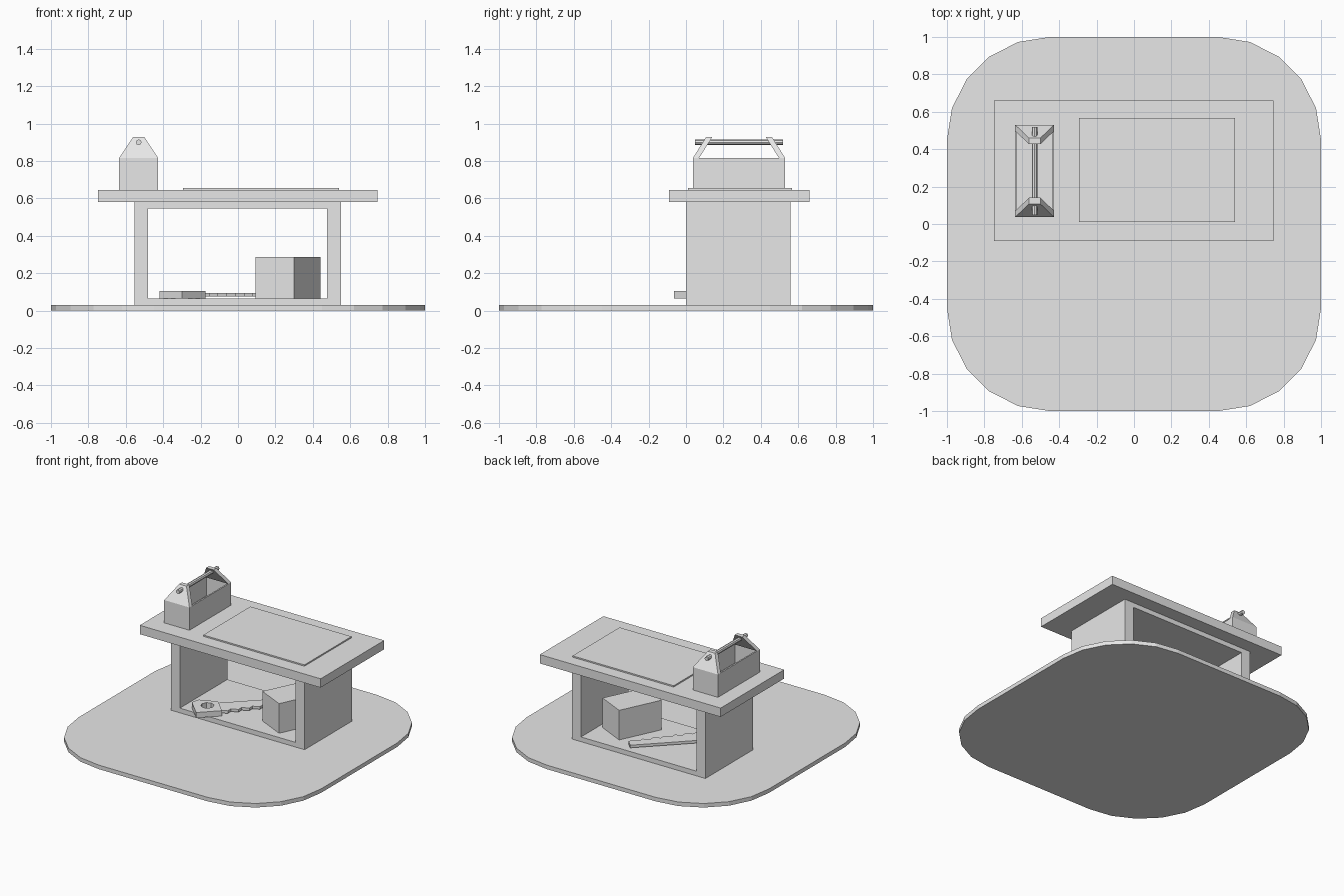
import bpy, bmesh
from math import cos, sin, pi, radians
from mathutils import Matrix, Vector

if "Cube" in bpy.data.objects:
    bpy.data.objects.remove(bpy.data.objects["Cube"])

grey = bpy.data.materials.new("light_grey")
grey.use_nodes = True
grey.diffuse_color = (0.8, 0.8, 0.8, 1)
grey.node_tree.nodes["Principled BSDF"].inputs["Base Color"].default_value = (0.8, 0.8, 0.8, 1)


def finish(name, bm, matrix=None):
    bmesh.ops.recalc_face_normals(bm, faces=bm.faces[:])
    mesh = bpy.data.meshes.new(name)
    bm.to_mesh(mesh)
    bm.free()
    mesh.materials.append(grey)
    obj = bpy.data.objects.new(name, mesh)
    bpy.context.collection.objects.link(obj)
    if matrix:
        obj.matrix_world = matrix
    return obj


def box_mesh(x, y, z):
    """Box from (min, max) pairs."""
    bm = bmesh.new()
    bmesh.ops.create_cube(bm, size=1)
    for v in bm.verts:
        v.co = [r[0] + (c + 0.5) * (r[1] - r[0]) for r, c in zip((x, y, z), v.co)]
    return bm


def prism(name, loops, direction, place=lambda a, b: (a, b, 0), matrix=None):
    """Extrude an outline; any further loops become holes."""
    bm = bmesh.new()
    edges = []
    for loop in loops:
        vs = [bm.verts.new(place(a, b)) for a, b in loop]
        edges += [bm.edges.new((vs[i - 1], vs[i])) for i in range(len(vs))]
    bmesh.ops.triangle_fill(bm, edges=edges, use_beauty=True)
    bmesh.ops.dissolve_limit(bm, angle_limit=0.01, verts=bm.verts[:], edges=bm.edges[:])
    ext = bmesh.ops.extrude_face_region(bm, geom=bm.faces[:], use_keep_orig=True)
    moved = [g for g in ext["geom"] if isinstance(g, bmesh.types.BMVert)]
    bmesh.ops.translate(bm, verts=moved, vec=Vector(direction))
    return finish(name, bm, matrix)


def rect(x0, x1, y0, y1):
    return [(x0, y0), (x1, y0), (x1, y1), (x0, y1)]


def ring(x, y, r, n):
    return [(x + r * cos(2 * pi * i / n), y + r * sin(2 * pi * i / n)) for i in range(n)]


# Ground slab with rounded corners
outline = []
for q, (sx, sy) in enumerate([(1, 1), (-1, 1), (-1, -1), (1, -1)]):
    for i in range(6):
        a = radians(90 * q + 18 * i)
        outline.append((0.45 * sx + 0.55 * cos(a), 0.45 * sy + 0.55 * sin(a)))
prism("ground_slab", [outline], (0, 0, 0.03))

# Bench: open frame, worktop and mat
prism("bench_frame", [rect(-0.553, 0.55, 0.03, 0.58), rect(-0.48, 0.475, 0.065, 0.545)],
      (0, 0.56, 0), lambda a, b: (a, 0, b))
finish("worktop", box_mesh((-0.748, 0.745), (-0.09, 0.66), (0.58, 0.646)))
finish("work_mat", box_mesh((-0.295, 0.54), (0.012, 0.567), (0.646, 0.656)))

# Crate, turned on the shelf
turn = Matrix.Translation((0.30, 0.055, 0.065)) @ Matrix.Rotation(radians(-25.5), 4, "Z")
finish("crate", box_mesh((-0.228, 0), (0, 0.33), (0, 0.221)), turn)

# Toolbox tray: top face inset and pushed down
bm = box_mesh((-0.635, -0.427), (0.037, 0.53), (0.646, 0.816))
bm.faces.ensure_lookup_table()
top = max(bm.faces, key=lambda f: f.calc_center_median().z)
bmesh.ops.inset_region(bm, faces=[top], thickness=0.015)
floor = bmesh.ops.extrude_face_region(bm, geom=[top])
bmesh.ops.delete(bm, geom=[top], context="FACES_ONLY")
bmesh.ops.translate(bm, verts=[g for g in floor["geom"] if isinstance(g, bmesh.types.BMVert)],
                    vec=(0, 0, -0.15))
finish("toolbox_tray", bm)

# Leaning end plates of the toolbox
plate = [(-0.104, 0.816), (0.104, 0.816), (0.03, 0.928), (-0.03, 0.928)]
for name, side in (("toolbox_front_plate", -1), ("toolbox_back_plate", 1)):
    prism(name, [plate], (0, -0.033 * side, 0),
          lambda a, b: (a - 0.531, 0.2835 + side * (0.2465 - 0.63 * (b - 0.816)), b))

# Toolbox handle rod
prism("toolbox_handle", [ring(-0.531, 0.9, 0.015, 8)], (0, 0.47, 0),
      lambda a, b: (a, 0.048, b))

# Saw lying on the shelf: grip with a hole, toothed blade
saw = Matrix.Translation((-0.3, -0.065, 0)) @ Matrix.Rotation(radians(45), 4, "Z")
grip = [(0, 0), (0.177, 0), (0.177, 0.15), (0.055, 0.2), (0, 0.17)]
prism("saw_grip", [grip, ring(0.095, 0.1, 0.045, 8)], (0, 0, 0.04),
      lambda a, b: (a, b, 0.065), saw)

teeth = 7
blade = [(0.17, 0.148)]
for i in range(teeth):
    t = i / teeth
    u, w = 0.17 + 0.526 * t, 0.012 + 0.062 * t
    blade += [(u, w + 0.018), (u + 0.05, w)]
blade += [(0.696, 0.08), (0.696, 0.145)]
prism("saw_blade", [blade], (0, 0, 0.02), lambda a, b: (a, b, 0.075), saw)
